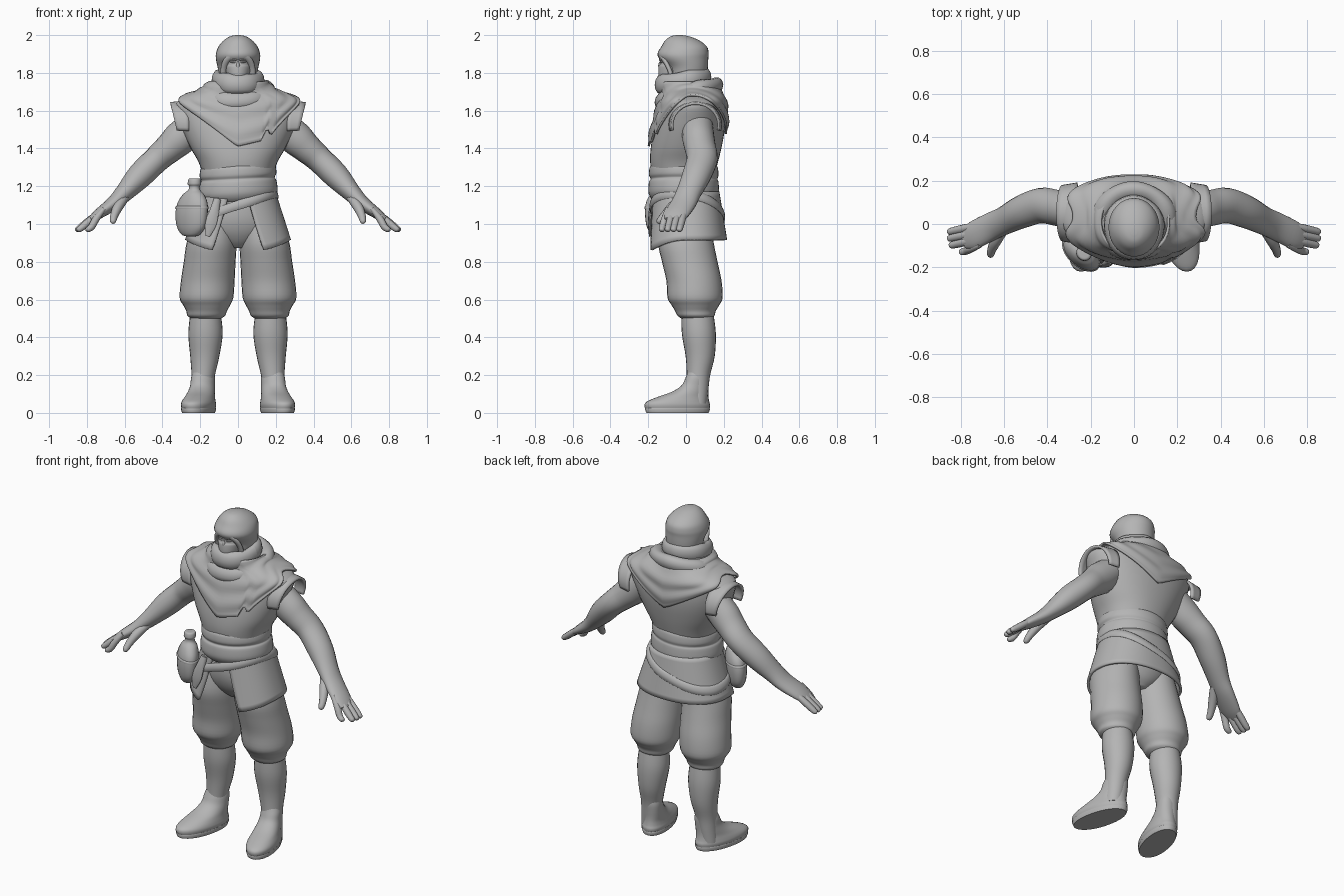
import bpy, bmesh, math
from mathutils import Vector

mat = bpy.data.materials.new("plain grey")
mat.diffuse_color = (0.46, 0.46, 0.46, 1)


def grid(name, rows, cyclic=True, caps=True, mirror=False, thick=0, angle=50):
    """Skin a list of point rows into one smooth mesh object."""
    bm = bmesh.new()
    vs = [[bm.verts.new(p) for p in r] for r in rows]
    n = len(rows[0])
    for a, b in zip(vs, vs[1:]):
        for j in range(n if cyclic else n - 1):
            k = (j + 1) % n
            bm.faces.new((a[j], a[k], b[k], b[j]))
    if caps:
        bm.faces.new(vs[0])
        bm.faces.new(vs[-1])
    bmesh.ops.recalc_face_normals(bm, faces=bm.faces)
    me = bpy.data.meshes.new(name)
    bm.to_mesh(me)
    bm.free()
    ob = bpy.data.objects.new(name, me)
    bpy.context.collection.objects.link(ob)
    me.materials.append(mat)
    bpy.ops.object.select_all(action='DESELECT')
    ob.select_set(True)
    bpy.context.view_layer.objects.active = ob
    bpy.ops.object.shade_smooth_by_angle(angle=math.radians(angle))
    if thick:
        m = ob.modifiers.new("thickness", 'SOLIDIFY')
        m.thickness = thick
        m.offset = 0
    if mirror:
        ob.modifiers.new("mirror", 'MIRROR')
    return ob


def dense(rows, k=4):
    """Catmull-Rom interpolation of number tuples."""
    out = []
    for i in range(len(rows) - 1):
        p0, p1, p2, p3 = rows[max(i - 1, 0)], rows[i], rows[i + 1], rows[min(i + 2, len(rows) - 1)]
        for s in range(k):
            t = s / k
            out.append(tuple(b + 0.5 * t * (c - a + t * (2 * a - 5 * b + 4 * c - d + t * (3 * (b - c) + d - a)))
                             for a, b, c, d in zip(p0, p1, p2, p3)))
    return out + [rows[-1]]


def oval(a, power):
    c, s = math.cos(a), math.sin(a)
    e = 2 / power
    return math.copysign(abs(c) ** e, c), math.copysign(abs(s) ** e, s)


def loft(name, rings, n=32, power=2.0, shear=0, tilt=0, spin=0, k=4, **kw):
    """Horizontal oval rings (x, y, z, rx, ry)."""
    rows = []
    cs, sn = math.cos(spin), math.sin(spin)
    for x, y, z, rx, ry in dense(rings, k):
        row = []
        for i in range(n):
            c, s = oval(math.tau * i / n, power)
            px, py = x + rx * c * cs - ry * s * sn, y + rx * c * sn + ry * s * cs
            row.append((px + shear * py, py, z + tilt * px))
        rows.append(row)
    return grid(name, rows, **kw)


def tube(name, path, n=16, k=4, **kw):
    """Oval tube along a path of (x, y, z, height radius, depth radius)."""
    pts = dense(path, k)
    rows = []
    for i, p in enumerate(pts):
        t = (Vector(pts[min(i + 1, len(pts) - 1)][:3]) - Vector(pts[max(i - 1, 0)][:3])).normalized()
        w = (Vector((0, 1, 0)) - t * t.y).normalized()
        u = t.cross(w)
        rows.append([Vector(p[:3]) + w * p[4] * math.cos(math.tau * j / n) + u * p[3] * math.sin(math.tau * j / n)
                     for j in range(n)])
    return grid(name, rows, **kw)


def roll(name, cy, z, rx, ry, rr, rh, slope, wave=0.0, tilt=0.0, n=48, m=12):
    """Closed fabric roll around the body, sloping from back to front."""
    rows = []
    for i in range(n + 1):
        a = math.tau * i / n
        g = 1 + wave * math.sin(3 * a + 0.6) + wave * math.sin(5 * a)
        row = []
        for j in range(m):
            b = math.tau * j / m
            d = rr * g * math.cos(b)
            x, y = (rx + d) * math.cos(a), (ry + d) * math.sin(a)
            row.append((x, cy + y, z + slope * y + tilt * x + rh * g * math.sin(b)))
        rows.append(row)
    return grid(name, rows, caps=False)


# --- torso in a sleeveless vest with wide shoulders
TORSO = [(0, -.015, 1.26, .185, .165), (0, -.01, 1.33, .21, .18), (0, 0, 1.40, .25, .187),
         (0, .014, 1.48, .288, .188), (0, .025, 1.55, .316, .182), (0, .033, 1.62, .338, .168),
         (0, .036, 1.65, .318, .158), (0, .033, 1.675, .255, .15), (0, .025, 1.70, .19, .142),
         (0, .0, 1.76, .12, .12)]
loft("vest", TORSO, n=40, power=2.2)
PROFILE = dense(TORSO, 8)

# --- stiff vest edge arching over each arm
rows = []
for v in range(5):
    t = v / 4
    row = []
    for i in range(25):
        u = math.radians(-105 + 210 * i / 24)
        c, s = math.cos(u), math.sin(u)
        row.append((.26 + (.07 + .028 * c) * t, .05 + (.135 - .012 * t) * s, 1.525 + (.125 - .012 * t) * c))
    rows.append(row)
grid("vest_armhole_edge", rows, cyclic=False, caps=False, thick=.014, mirror=True)


def torso_at(z):
    for a, b in zip(PROFILE, PROFILE[1:]):
        if a[2] <= z <= b[2]:
            t = (z - a[2]) / (b[2] - a[2])
            return [p + (q - p) * t for p, q in zip(a, b)]
    return PROFILE[-1]


# --- shoulder cape: pointed hem, torn on one side of the front
def cape_hem(a):
    c, s = math.cos(a), math.sin(a)
    if s > 0:
        return 1.465 + .205 * abs(c) ** 1.1
    if c < 0:
        return 1.40 + .27 * abs(c) ** 1.1
    if c < .45:
        return 1.40 + .07 * c
    if c < .52:
        return 1.485
    if c < .6:
        return 1.465
    return 1.48 + .19 * (c - .6) / .4


rows = []
for v in range(19):
    row = []
    for i in range(120):
        a = math.tau * i / 120
        h = cape_hem(a)
        z = 1.74 + (h - 1.74) * v / 18
        _, cy, _, rx, ry = torso_at(z)
        c, s = oval(a, 2.2)
        off = .013 + .004 * math.sin(v * 1.0 + 2 * math.cos(a))
        row.append(((rx + off) * c, cy + (ry + off) * s, z + .012))
    rows.append(row)
grid("shoulder_cape", rows, caps=False, thick=.012)

# --- scarf folds around the neck
roll("scarf_lower_fold", .015, 1.69, .152, .136, .046, .05, .26, .05, .03)
roll("scarf_collar", -.016, 1.757, .108, .118, .032, .052, .14, .04, -.02)

# --- head: hood, masked face, brim
loft("hood", [(0, .01, 1.72, .08, .09), (0, .01, 1.78, .098, .1), (0, .008, 1.83, .108, .108),
              (0, -.012, 1.875, .117, .13), (0, -.015, 1.905, .116, .135), (0, -.01, 1.94, .103, .12),
              (0, -.02, 1.972, .076, .09), (0, -.032, 1.993, .043, .05), (0, -.036, 2.0, .012, .015)])
loft("masked_face", [(0, -.06, 1.74, .05, .07), (0, -.065, 1.78, .06, .08), (0, -.062, 1.83, .07, .083),
                     (0, -.062, 1.845, .068, .077), (0, -.06, 1.88, .066, .074), (0, -.05, 1.91, .055, .06)])
tube("nose", [(0, -.13, 1.865, .004, .006), (0, -.134, 1.85, .007, .01), (0, -.137, 1.835, .01, .01),
              (0, -.135, 1.80, .005, .005)], n=10)
tube("brow", [(.008, -.135, 1.867, .006, .008), (.03, -.13, 1.875, .007, .009), (.055, -.105, 1.882, .004, .006)],
     n=8, mirror=True)
tube("eye", [(.014, -.135, 1.855, .002, .003), (.03, -.128, 1.857, .005, .006), (.046, -.114, 1.86, .002, .003)],
     n=8, mirror=True)
rows = []
for i in range(25):
    a = math.pi * i / 24
    c, s = math.cos(a), math.sin(a)
    mid = Vector((.077 * c, -.078 - .057 * s, 1.785 + .112 * s ** .7))
    out = Vector((c, -.1, s)).normalized()
    fwd = Vector((0, -1, 0))
    rows.append([mid + out * .017 * math.cos(b) + fwd * .013 * math.sin(b)
                 for b in [math.tau * j / 10 for j in range(10)]])
grid("hood_brim", rows)

# --- arms and hands
tube("arm", [(.20, .06, 1.55, .08, .08), (.30, .065, 1.46, .09, .085), (.36, .075, 1.405, .08, .083),
             (.43, .085, 1.343, .071, .082), (.52, .055, 1.255, .068, .076), (.60, .015, 1.168, .05, .066),
             (.66, -.012, 1.11, .038, .066), (.74, -.052, 1.052, .027, .064), (.785, -.07, 1.02, .014, .045)],
     n=20, mirror=True)
for i, nm in enumerate(("little", "ring", "middle", "index")):
    y, x = -.008 - .031 * i, (0, 0, -.008, -.055)[i]
    tube(nm + "_finger", [(.71, y + .005, 1.08, .012, .014), (.78 + x / 2, y - .012, 1.025, .019, .019),
                          (.83 + x, y - .023, .985, .018, .018), (.852 + x, y - .028, .969, .014, .015),
                          (.858 + x, y - .03, .964, .007, .008)], n=12, mirror=True)
tube("thumb", [(.60, -.02, 1.14, .025, .025), (.635, -.075, 1.09, .026, .026), (.655, -.115, 1.045, .021, .021),
               (.662, -.142, 1.014, .016, .016), (.664, -.149, 1.004, .006, .006)], n=12, mirror=True)

# --- waist sash in stacked folds
loft("waist_sash", [(0, -.01, 1.315, .18, .165), (0, -.012, 1.30, .198, .18), (0, -.012, 1.26, .203, .184),
                    (0, -.01, 1.238, .194, .177), (0, -.012, 1.222, .203, .184), (0, -.012, 1.17, .21, .187),
                    (0, -.01, 1.14, .198, .178), (0, -.01, 1.12, .17, .16)], tilt=.05, n=40)


# --- open-fronted skirt
def skirt_point(a, z, off=0):
    t = (1.17 - z) / .28
    c, s = oval(a, 2.25)
    return Vector(((.192 + .09 * t + off) * c, .009 * t + (.17 + .036 * t + off) * s, z))


rows = []
for v in range(11):
    t = v / 10
    gap = .2 + .24 * t
    row = []
    for i in range(65):
        a = -math.pi / 2 + gap + (math.tau - 2 * gap) * i / 64
        hem = .915 - .065 * max(0, -math.sin(a)) ** 2
        row.append(skirt_point(a, 1.17 + (hem - 1.17) * t))
    rows.append(row)
grid("skirt", rows, cyclic=False, caps=False, thick=.014)

# --- slanted sash lying on the skirt
rows = []
for i in range(65):
    a = math.tau * i / 64
    z = 1.075 + .085 * math.cos(a) - .025 * math.sin(a)
    rows.append([skirt_point(a, z + .027 * math.sin(b), .004 + .013 * math.cos(b))
                 for b in [math.tau * j / 10 for j in range(10)]])
grid("slanted_sash", rows, caps=False)

# --- trousers, shins, shoes
loft("trouser_hips", [(0, 0, 1.18, .17, .145), (0, 0, 1.05, .2, .152), (0, .005, .97, .2, .14),
                      (0, .01, .91, .13, .11), (0, .01, .872, .05, .07)])
loft("trouser_leg", [(.125, 0, 1.02, .11, .13), (.14, .0, .9, .132, .147), (.15, .02, .8, .137, .147),
                     (.16, .042, .7, .142, .146), (.167, .048, .61, .142, .146), (.166, .05, .57, .124, .126),
                     (.166, .05, .54, .108, .108), (.168, .053, .515, .1, .098), (.168, .055, .5, .08, .08)],
     n=28, mirror=True)
loft("shin", [(.172, .06, .53, .08, .085), (.172, .068, .42, .091, .09), (.176, .075, .3, .077, .077),
              (.184, .066, .2, .062, .062), (.192, .06, .12, .055, .058), (.2, .06, .05, .05, .05)],
     n=24, mirror=True)
loft("shoe", [(.2, -.045, .015, .08, .168), (.2, -.046, .04, .086, .174), (.2, -.042, .06, .083, .165),
              (.199, -.015, .085, .075, .134), (.198, .022, .112, .069, .096), (.197, .048, .145, .064, .072),
              (.197, .06, .185, .062, .063), (.196, .065, .215, .055, .056)],
     n=28, power=2.1, shear=-.2, mirror=True)
loft("sole", [(.2, -.045, 0, .08, .165), (.2, -.045, .02, .086, .173), (.2, -.045, .026, .084, .17)],
     n=28, power=2.1, shear=-.2, mirror=True, k=1)

# --- flat gourd flask lying against the hip, with cord, and hanging sash end
loft("gourd", [(-.25, -.135, .935, .03, .02), (-.25, -.135, .945, .06, .034), (-.248, -.135, .985, .092, .05),
               (-.246, -.135, 1.05, .103, .058), (-.241, -.135, 1.11, .096, .056), (-.236, -.135, 1.155, .066, .045),
               (-.232, -.135, 1.18, .034, .03), (-.231, -.135, 1.2, .03, .027), (-.231, -.135, 1.212, .037, .034),
               (-.23, -.135, 1.238, .032, .03), (-.23, -.135, 1.242, .015, .015)], n=24, spin=-.75)
loft("gourd_cord", [(-.244, -.135, 1.075, .09, .05), (-.244, -.135, 1.08, .106, .061),
                    (-.244, -.135, 1.092, .104, .06), (-.244, -.135, 1.098, .09, .05)], n=24, k=2, spin=-.75)
tube("hanging_sash_end", [(-.11, -.165, 1.13, .02, .02), (-.125, -.185, 1.07, .026, .012),
                          (-.145, -.192, 1.0, .032, .009), (-.16, -.19, .935, .012, .006)], n=10)
